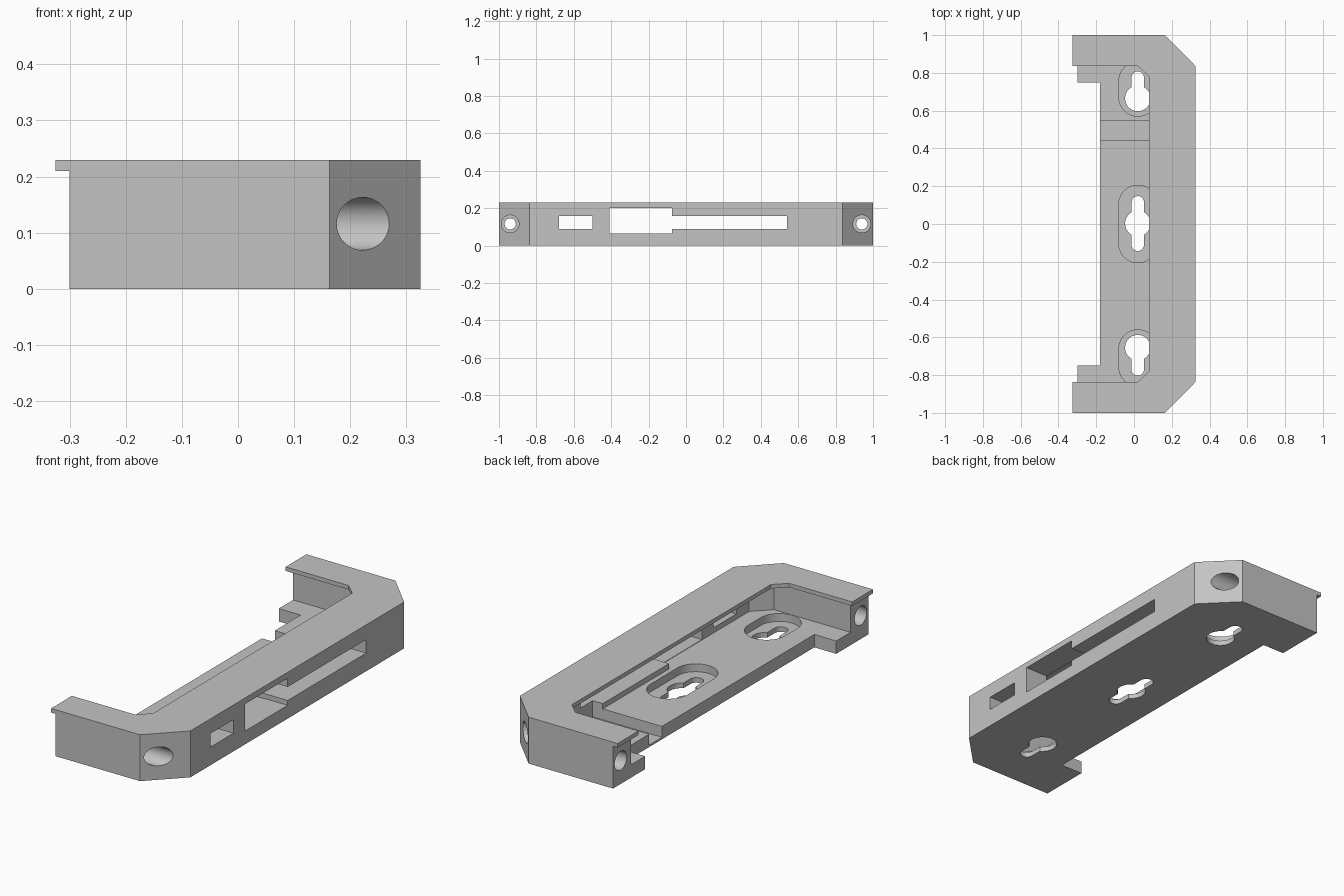
import bpy, bmesh, math
from mathutils import Matrix

cube = bpy.data.objects.get("Cube")
if cube:
    bpy.data.objects.remove(cube, do_unlink=True)

grey = bpy.data.materials.new("plain grey")
grey.use_nodes = True
grey.diffuse_color = (0.55, 0.55, 0.55, 1)
grey.node_tree.nodes["Principled BSDF"].inputs["Base Color"].default_value = (0.55, 0.55, 0.55, 1)


def make_object(name, bm):
    bmesh.ops.recalc_face_normals(bm, faces=bm.faces)
    mesh = bpy.data.meshes.new(name)
    bm.to_mesh(mesh)
    bm.free()
    mesh.materials.append(grey)
    ob = bpy.data.objects.new(name, mesh)
    bpy.context.collection.objects.link(ob)
    return ob


def prism(name, outline, z0, z1):
    bm = bmesh.new()
    face = bm.faces.new([bm.verts.new((x, y, z0)) for x, y in outline])
    top = bmesh.ops.extrude_face_region(bm, geom=[face])["geom"]
    verts = [v for v in top if isinstance(v, bmesh.types.BMVert)]
    bmesh.ops.translate(bm, verts=verts, vec=(0, 0, z1 - z0))
    return make_object(name, bm)


def box(name, x0, x1, y0, y1, z0, z1):
    return prism(name, [(x0, y0), (x1, y0), (x1, y1), (x0, y1)], z0, z1)


def stadium(name, x, y0, y1, r, z0, z1, n=20):
    arc = [math.pi * i / n for i in range(n + 1)]
    pts = [(x + r * math.cos(a), y1 + r * math.sin(a)) for a in arc]
    pts += [(x - r * math.cos(a), y0 - r * math.sin(a)) for a in arc]
    return prism(name, pts, z0, z1)


def rod(name, x0, x1, y, z, r, n=40):
    bm = bmesh.new()
    place = Matrix.Translation(((x0 + x1) / 2, y, z)) @ Matrix.Rotation(math.pi / 2, 4, 'Y')
    bmesh.ops.create_cone(bm, cap_ends=True, segments=n, radius1=r, radius2=r,
                          depth=x1 - x0, matrix=place)
    return make_object(name, bm)


def cut(target, cutter):
    mod = target.modifiers.new("cut", 'BOOLEAN')
    mod.operation = 'DIFFERENCE'
    mod.solver = 'EXACT'
    mod.object = cutter
    bpy.context.view_layer.update()
    result = bpy.data.meshes.new_from_object(
        target.evaluated_get(bpy.context.evaluated_depsgraph_get()))
    target.modifiers.clear()
    target.data = result
    bpy.data.objects.remove(cutter, do_unlink=True)


def mirrored(half):
    """Complete an outline that is symmetric across y = 0."""
    return half + [(x, -y) for x, y in reversed(half)]


# Main tray with chamfered outer corners and a notch along the open side
body = prism("bracket_body", mirrored(
    [(-0.18, 0.748), (-0.30, 0.748), (-0.30, 1), (0.163, 1), (0.325, 0.837)]), 0, 0.21)

# Inner cavity above the floor
cut(body, prism("cavity", mirrored([(-0.5, 0.86), (0.12, 0.86), (0.20, 0.78)]), 0.064, 0.3))

# Cross channel in the floor
cut(body, box("channel", -0.5, 0.20, 0.445, 0.545, 0.01, 0.1))

# Recessed keyhole mounts: two ends and a double-ended middle
for y0, y1 in ((0.67, 0.758), (-0.758, -0.66), (-0.105, 0.105)):
    cut(body, stadium("pocket", 0.02, y0, y1, 0.10, 0.025, 0.12))
for y in (0.665, 0.003, -0.655):
    cut(body, stadium("keyhole_round", 0.02, y - 0.001, y + 0.001, 0.067, -0.1, 0.1))
for y0, y1 in ((0.665, 0.775), (-0.77, -0.655), (-0.11, 0.115)):
    cut(body, stadium("keyhole_slot", 0.02, y0, y1, 0.033, -0.1, 0.1))

# Windows through the long wall
for y0, y1, z0, z1 in ((-0.68, -0.50, 0.09, 0.157),
                       (-0.41, -0.075, 0.066, 0.20),
                       (-0.10, 0.54, 0.09, 0.157)):
    cut(body, box("window", 0.15, 0.5, y0, y1, z0, z1))

# Counterbored screw holes along both arms
for y in (0.94, -0.94):
    cut(body, rod("screw_hole", -0.5, 0.5, y, 0.116, 0.03))
    cut(body, rod("counterbore", 0.10, 0.5, y, 0.116, 0.047))
    cut(body, rod("end_recess", -0.5, -0.22, y, 0.116, 0.047))

# Low ledge behind the long window
ledge = box("inner_ledge", 0.145, 0.205, -0.075, 0.445, 0.06, 0.09)

# Thin overhanging lip around the top
lip = prism("top_lip", mirrored(
    [(0.08, 0.78), (0.02, 0.837), (-0.325, 0.837), (-0.325, 1), (0.163, 1), (0.325, 0.837)]),
    0.21, 0.23)

# Smooth the round holes while keeping edges sharp
bpy.ops.object.select_all(action='DESELECT')
for ob in (body, ledge, lip):
    ob.select_set(True)
bpy.context.view_layer.objects.active = body
bpy.ops.object.shade_smooth_by_angle(angle=math.radians(30))
